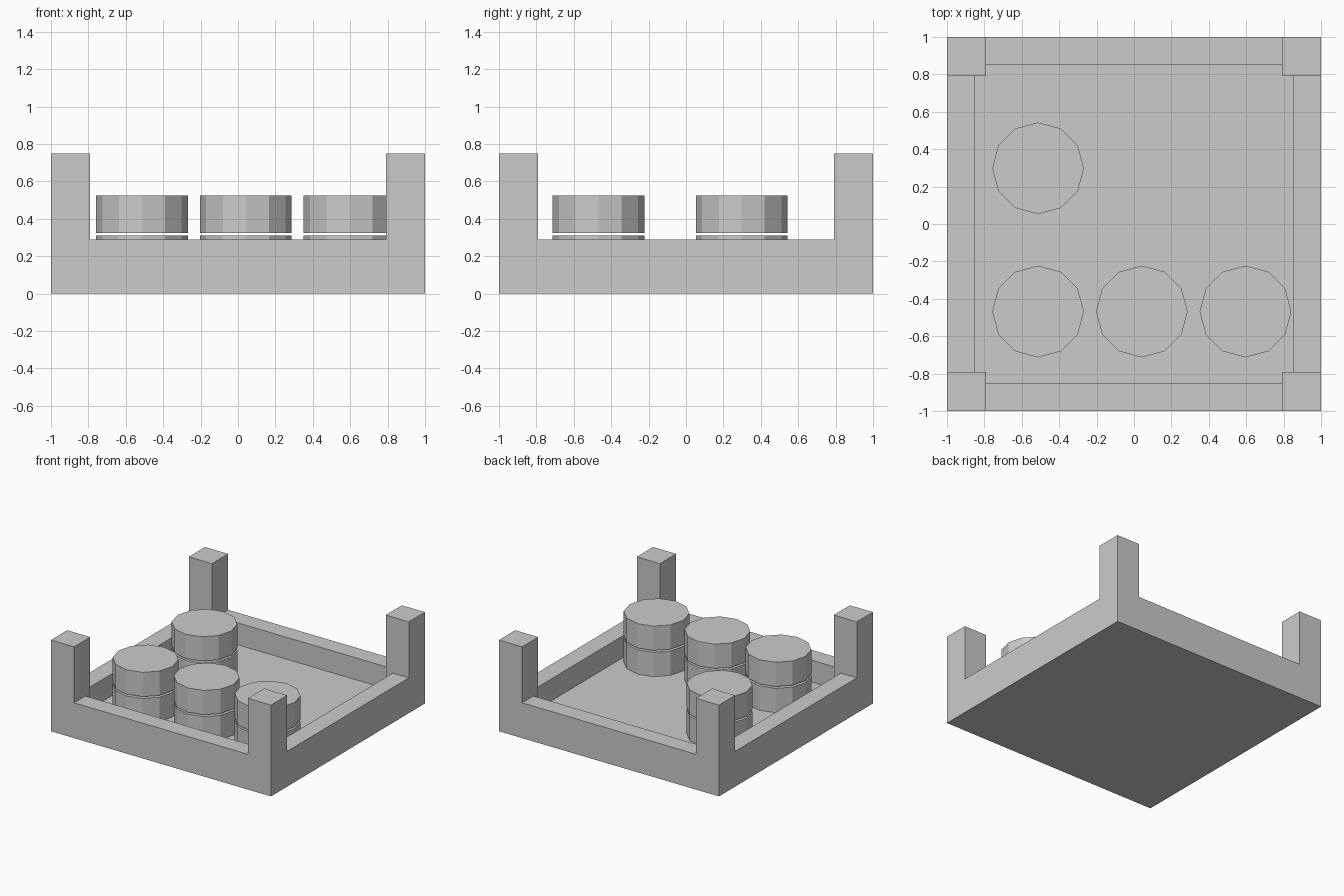
import bpy

if "Cube" in bpy.data.objects:
    bpy.data.objects.remove(bpy.data.objects["Cube"])

WALL_TOP, POST_TOP, FLOOR = 0.29, 0.75, 0.11
POST_IN, WALL_IN = 0.79, 0.853
DISC_R, DISC_H, DISC_STEP = 0.245, 0.2, 0.215


def box(name, half_x, half_y, z0, z1):
    bpy.ops.mesh.primitive_cube_add(size=2, location=(0, 0, (z0 + z1) / 2))
    ob = bpy.context.object
    ob.name = name
    ob.scale = (half_x, half_y, (z1 - z0) / 2)
    bpy.ops.object.transform_apply(location=True, scale=True)
    return ob


# Tray with four corner posts, carved from one block
tray = box("tray", 1, 1, 0, POST_TOP)
cuts = [
    ("wall_gap_front_back", POST_IN, 1.2, WALL_TOP),
    ("wall_gap_sides", 1.2, POST_IN, WALL_TOP),
    ("well_front_back", POST_IN, WALL_IN, FLOOR),
    ("well_sides", WALL_IN, POST_IN, FLOOR),
]
for name, hx, hy, z0 in cuts:
    cutter = box(name + "_cutter", hx, hy, z0, 1)
    cutter.hide_render = True
    cutter.hide_set(True)
    mod = tray.modifiers.new(name, 'BOOLEAN')
    mod.operation = 'DIFFERENCE'
    mod.solver = 'EXACT'
    mod.object = cutter

# Stacks of two twelve-sided discs, separated by a thin gap
for i, (x, y) in enumerate([(-0.513, 0.298), (-0.513, -0.468),
                            (0.042, -0.468), (0.596, -0.468)], 1):
    for level, label in enumerate(("lower", "upper")):
        z = FLOOR + level * DISC_STEP + DISC_H / 2
        bpy.ops.mesh.primitive_cylinder_add(
            vertices=12, radius=DISC_R, depth=DISC_H, location=(x, y, z))
        bpy.context.object.name = f"{label}_disc_{i}"
